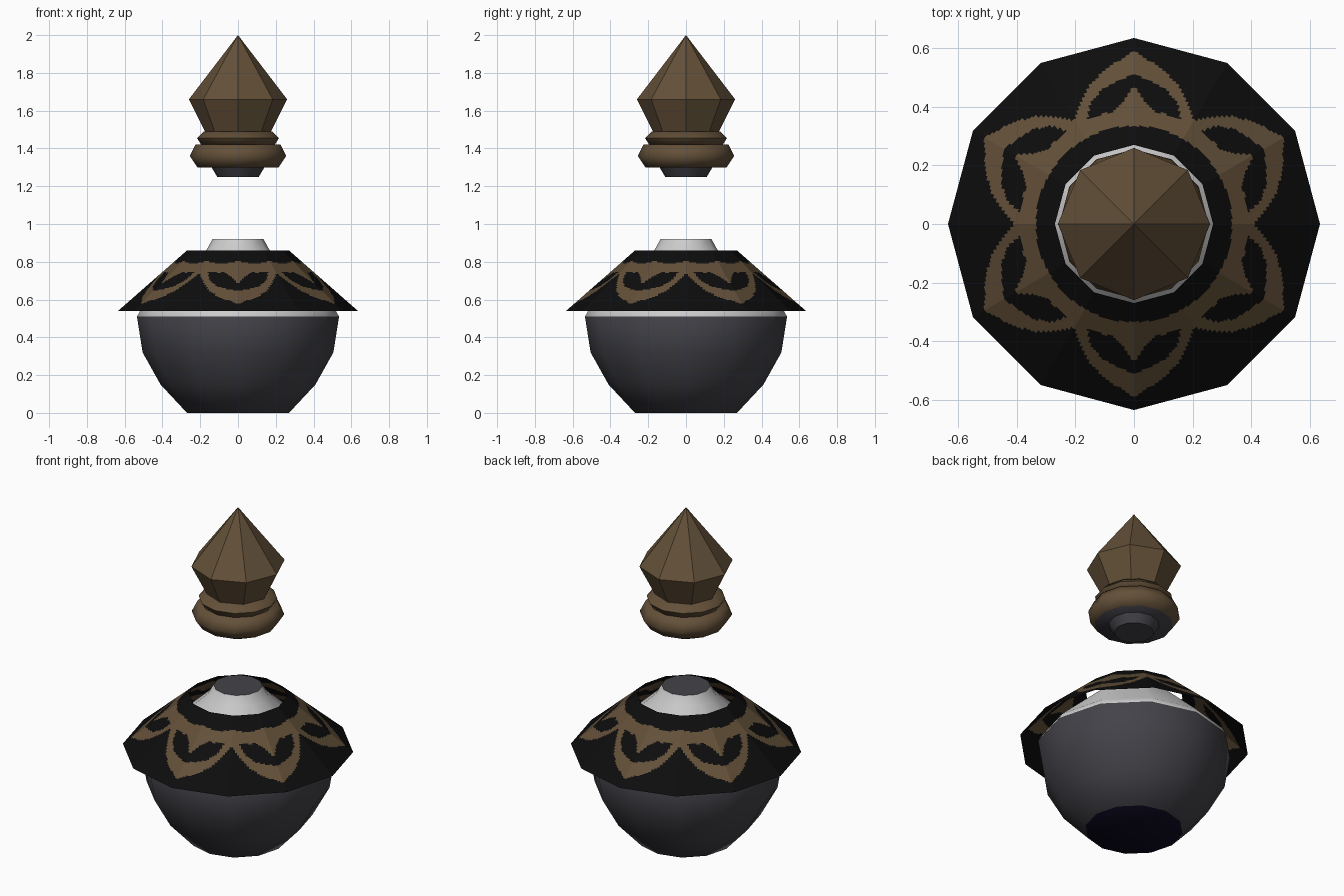
import bpy, math

cube = bpy.data.objects.get("Cube")
if cube:
    bpy.data.objects.remove(cube, do_unlink=True)


def material(name, r, g, b):
    m = bpy.data.materials.new(name)
    m.use_nodes = True
    m.diffuse_color = (r, g, b, 1)
    m.node_tree.nodes["Principled BSDF"].inputs["Base Color"].default_value = (r, g, b, 1)
    return m


gold = material("antique gold", 0.125, 0.08, 0.04)
black = material("black", 0.004, 0.004, 0.004)
slate = material("slate grey", 0.055, 0.055, 0.066)
white = material("pale grey", 0.6, 0.6, 0.6)
navy = material("dark navy", 0.004, 0.003, 0.015)


def build(name, verts, faces, mats, smooth=None):
    mesh = bpy.data.meshes.new(name)
    mesh.from_pydata(verts, [], faces)
    for m in mats:
        mesh.materials.append(m)
    ob = bpy.data.objects.new(name, mesh)
    bpy.context.collection.objects.link(ob)
    if smooth:
        bpy.ops.object.select_all(action='DESELECT')
        bpy.context.view_layer.objects.active = ob
        ob.select_set(True)
        bpy.ops.object.shade_smooth_by_angle(angle=math.radians(smooth))
    return ob


def lathe(name, profile, sides, mats, smooth=None, bottom=True, top=True):
    """Spin (radius, height) points, listed upward; radius 0 makes a tip."""
    verts, rings, faces = [], [], []
    for r, z in profile:
        n = sides if r else 1
        rings.append([len(verts) + i % n for i in range(sides)])
        for i in range(n):
            a = math.tau * i / sides
            verts.append((r * math.cos(a), r * math.sin(a), z))
    for lo, hi in zip(rings, rings[1:]):
        for i in range(sides):
            j = (i + 1) % sides
            quad = [lo[i], lo[j], hi[j], hi[i]]
            faces.append(list(dict.fromkeys(quad)))
    if bottom:
        faces.append(rings[0][::-1])
    if top and profile[-1][0]:
        faces.append(rings[-1])
    return build(name, verts, faces, mats, smooth)


# Bottle: slate bowl, pale shoulder and neck, navy base, slate mouth
bottle = lathe("bottle", [(0.27, 0), (0.41, 0.15), (0.505, 0.32), (0.535, 0.51),
                          (0.515, 0.545), (0.165, 0.865), (0.135, 0.92)],
               12, [slate, white, navy], smooth=50)
for p in bottle.data.polygons:
    if p.normal.z < -0.99:
        p.material_index = 2
    elif p.center.z > 0.51 and p.normal.z < 0.99:
        p.material_index = 1


# Flared collar: twelve flat sides with a painted ring of six petals
def width(curve, v):
    for (v0, w0), (v1, w1) in zip(curve, curve[1:]):
        if v0 <= v <= v1:
            return w0 + (w1 - w0) * (v - v0) / (v1 - v0)
    return 0


PETAL = [(0.33, 0.21), (0.36, 0.2), (0.42, 0.18), (0.48, 0.145), (0.53, 0.095), (0.59, 0)]
HOLE = [(0.35, 0.16), (0.41, 0.15), (0.46, 0.11), (0.515, 0)]
SPIKE = [(0.36, 0.08), (0.395, 0.065), (0.41, 0.04), (0.47, 0)]


def is_gold(x, y):
    r = math.hypot(x, y)
    a = math.atan2(y, x) % (math.pi / 3) - math.pi / 6
    u, v = abs(r * math.sin(a)), r * math.cos(a)
    if r < 0.335:
        return False
    if r < 0.39 or u < width(SPIKE, v):
        return True
    return width(HOLE, v) <= u < width(PETAL, v)


SIDES, STEPS, ROWS = 12, 20, 56
corners = [(math.cos(math.tau * i / SIDES), math.sin(math.tau * i / SIDES)) for i in range(SIDES + 1)]
rim = []
for (ax, ay), (bx, by) in zip(corners, corners[1:]):
    for s in range(STEPS):
        t = s / STEPS
        rim.append((ax + (bx - ax) * t, ay + (by - ay) * t))
verts, faces, n = [], [], len(rim)
for k in range(ROWS + 1):
    t = k / ROWS
    r, z = 0.635 + (0.27 - 0.635) * t, 0.54 + 0.32 * t
    verts += [(x * r, y * r, z) for x, y in rim]
for k in range(ROWS):
    for i in range(n):
        j = (i + 1) % n
        faces.append((k * n + i, k * n + j, k * n + n + j, k * n + n + i))
collar = build("flared_collar", verts, faces, [black, gold])
for p in collar.data.polygons:
    p.material_index = int(is_gold(p.center.x, p.center.y))

# Floating stopper: plug, two rounded rings, faceted gem
lathe("stopper_plug", [(0.11, 1.25), (0.14, 1.3)], 12, [slate], smooth=40)
ring = lathe("stopper_lower_ring", [(0.215, 1.3), (0.255, 1.36), (0.225, 1.42)],
             12, [gold, slate], smooth=70)
for p in ring.data.polygons:
    if p.normal.z < -0.99:
        p.material_index = 1
lathe("stopper_upper_ring", [(0.195, 1.42), (0.217, 1.455), (0.18, 1.49)], 12, [gold], smooth=70)
lathe("stopper_gem", [(0.175, 1.49), (0.26, 1.66), (0, 2)], 8, [gold])
